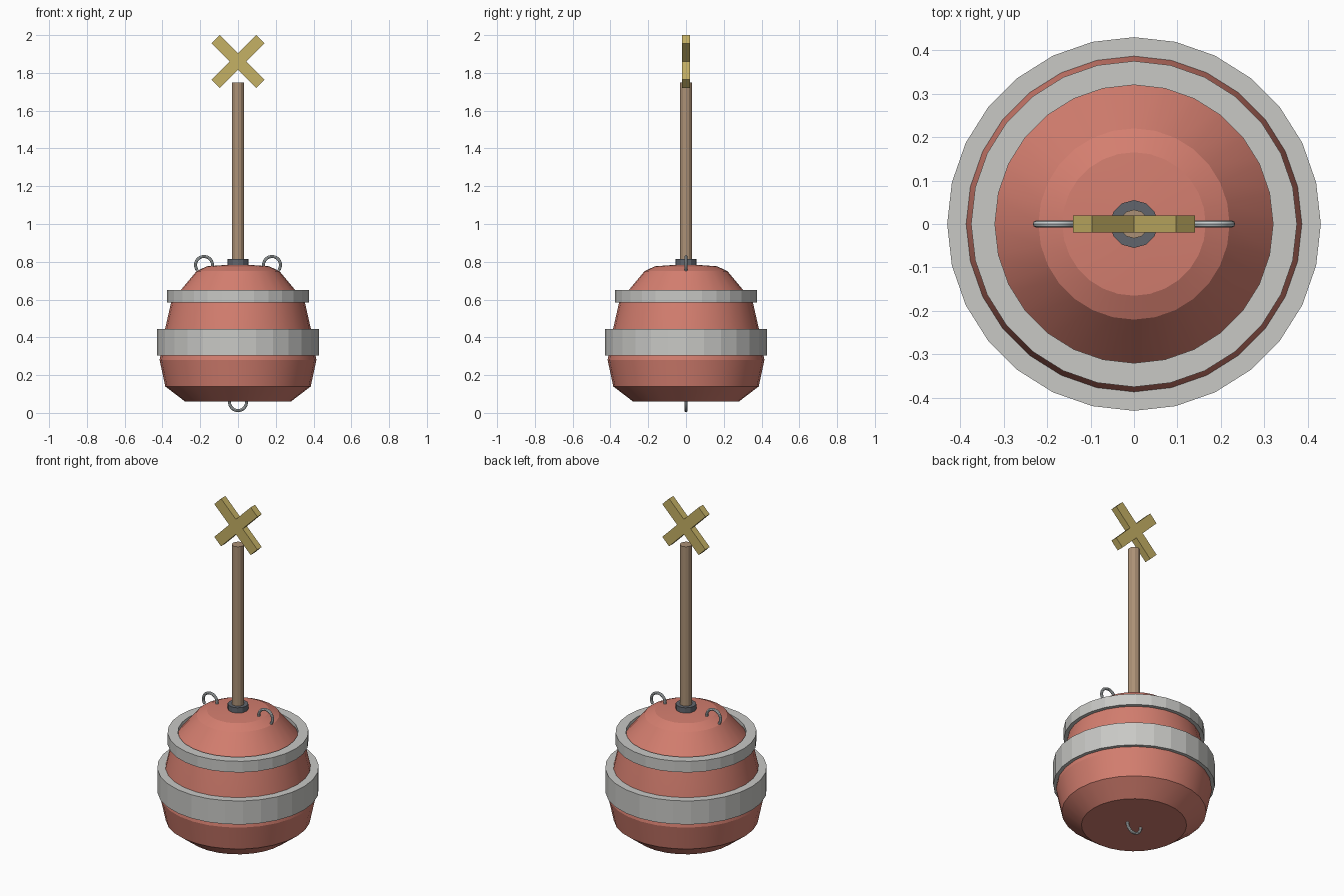
import bpy, bmesh, math
from mathutils import Matrix

cube = bpy.data.objects.get("Cube")
if cube:
    bpy.data.objects.remove(cube, do_unlink=True)


def material(name, r, g, b):
    m = bpy.data.materials.new(name)
    m.use_nodes = True
    m.diffuse_color = (r, g, b, 1)
    m.node_tree.nodes["Principled BSDF"].inputs["Base Color"].default_value = (r, g, b, 1)
    return m


RED = material("faded red", 0.66, 0.21, 0.16)
GREY = material("band grey", 0.58, 0.58, 0.56)
STEEL = material("hook steel", 0.56, 0.60, 0.61)
WOOD = material("mast brown", 0.41, 0.28, 0.18)
DARK = material("collar grey", 0.12, 0.13, 0.15)
OCHRE = material("marker ochre", 0.56, 0.44, 0.13)


def finish(name, bm, mat, smooth=False):
    bmesh.ops.recalc_face_normals(bm, faces=bm.faces[:])
    mesh = bpy.data.meshes.new(name)
    bm.to_mesh(mesh)
    bm.free()
    mesh.materials.append(mat)
    ob = bpy.data.objects.new(name, mesh)
    bpy.context.collection.objects.link(ob)
    if smooth:
        bpy.ops.object.select_all(action='DESELECT')
        ob.select_set(True)
        bpy.context.view_layer.objects.active = ob
        bpy.ops.object.shade_smooth_by_angle(angle=math.radians(16))
    return ob


def lathe(name, profile, sides, mat, closed=False, smooth=False):
    """Turn a (radius, height) profile around z; closed joins it into a ring."""
    bm = bmesh.new()
    rings = []
    for r, z in profile:
        angles = [math.tau * i / sides for i in range(sides)]
        rings.append([bm.verts.new((r * math.cos(a), r * math.sin(a), z)) for a in angles])
    pairs = list(zip(rings, rings[1:]))
    if closed:
        pairs.append((rings[-1], rings[0]))
    else:
        bm.faces.new(rings[0])
        bm.faces.new(rings[-1])
    for a, b in pairs:
        for i in range(sides):
            j = (i + 1) % sides
            bm.faces.new((a[i], a[j], b[j], b[i]))
    return finish(name, bm, mat, smooth)


def band(name, inner, outer, low, high):
    lathe(name, [(inner, low), (outer, low), (outer, high), (inner, high)], 28, GREY, closed=True)


def hook(name, x, z, start, end, side=1):
    """Bent round bar in the xz plane, angles in degrees."""
    radius, thick, steps, sides = 0.045, 0.008, 18, 8
    bm = bmesh.new()
    rings = []
    for k in range(steps + 1):
        a = math.radians(start + (end - start) * k / steps)
        ring = []
        for i in range(sides):
            t = math.tau * i / sides
            r = radius + thick * math.cos(t)
            ring.append(bm.verts.new((side * (x + r * math.cos(a)), thick * math.sin(t), z + r * math.sin(a))))
        rings.append(ring)
    for a, b in zip(rings, rings[1:]):
        for i in range(sides):
            j = (i + 1) % sides
            bm.faces.new((a[i], a[j], b[j], b[i]))
    bm.faces.new(rings[0])
    bm.faces.new(rings[-1])
    finish(name, bm, STEEL, smooth=True).data.update()


# Float body and its two fenders
lathe("float_body",
      [(0.28, 0.06), (0.385, 0.14), (0.415, 0.28), (0.387, 0.44), (0.353, 0.59),
       (0.22, 0.75), (0.165, 0.776), (0.04, 0.785)], 28, RED, smooth=True)
band("lower_band", 0.386, 0.43, 0.305, 0.443)
band("upper_band", 0.32, 0.375, 0.585, 0.65)

# Mast and collar
lathe("mast_collar", [(0.055, 0.775), (0.055, 0.815)], 12, DARK)
lathe("mast", [(0.033, 0.78), (0.033, 1.75)], 12, WOOD)

# Lifting hooks and the mooring hook underneath
hook("left_lifting_hook", 0.18, 0.783, -38, 190)
hook("right_lifting_hook", 0.18, 0.783, -38, 190, side=-1)
hook("mooring_hook", 0, 0.057, 175, 365)

# Crossed topmark: two bars joined at the middle
bm = bmesh.new()
half_long, half_wide, half_deep = 0.167, 0.031, 0.02
for turn in (45, -45):
    rot = Matrix.Translation((0, 0, 1.86)) @ Matrix.Rotation(math.radians(turn), 4, 'Y')
    for sign in (1, -1):
        # each arm stops at the central block, so no faces overlap
        middle = sign * (half_long + half_wide) / 2
        size = Matrix.Diagonal((half_long - half_wide, 2 * half_deep, 2 * half_wide, 1))
        bmesh.ops.create_cube(bm, size=1, matrix=rot @ Matrix.Translation((middle, 0, 0)) @ size)
core = Matrix.Translation((0, 0, 1.86)) @ Matrix.Rotation(math.radians(45), 4, 'Y')
bmesh.ops.create_cube(bm, size=1, matrix=core @ Matrix.Diagonal((2 * half_wide, 2 * half_deep, 2 * half_wide, 1)))
# weld the arms to the block and drop the hidden inner faces
bmesh.ops.remove_doubles(bm, verts=bm.verts[:], dist=0.0005)
inner = [f for f in bm.faces if all(len(e.link_faces) > 2 for e in f.edges if abs(e.verts[0].co.y - e.verts[1].co.y) < 0.001)
         and abs(f.normal.y) < 0.5]
bmesh.ops.delete(bm, geom=inner, context='FACES')
finish("topmark_cross", bm, OCHRE)
